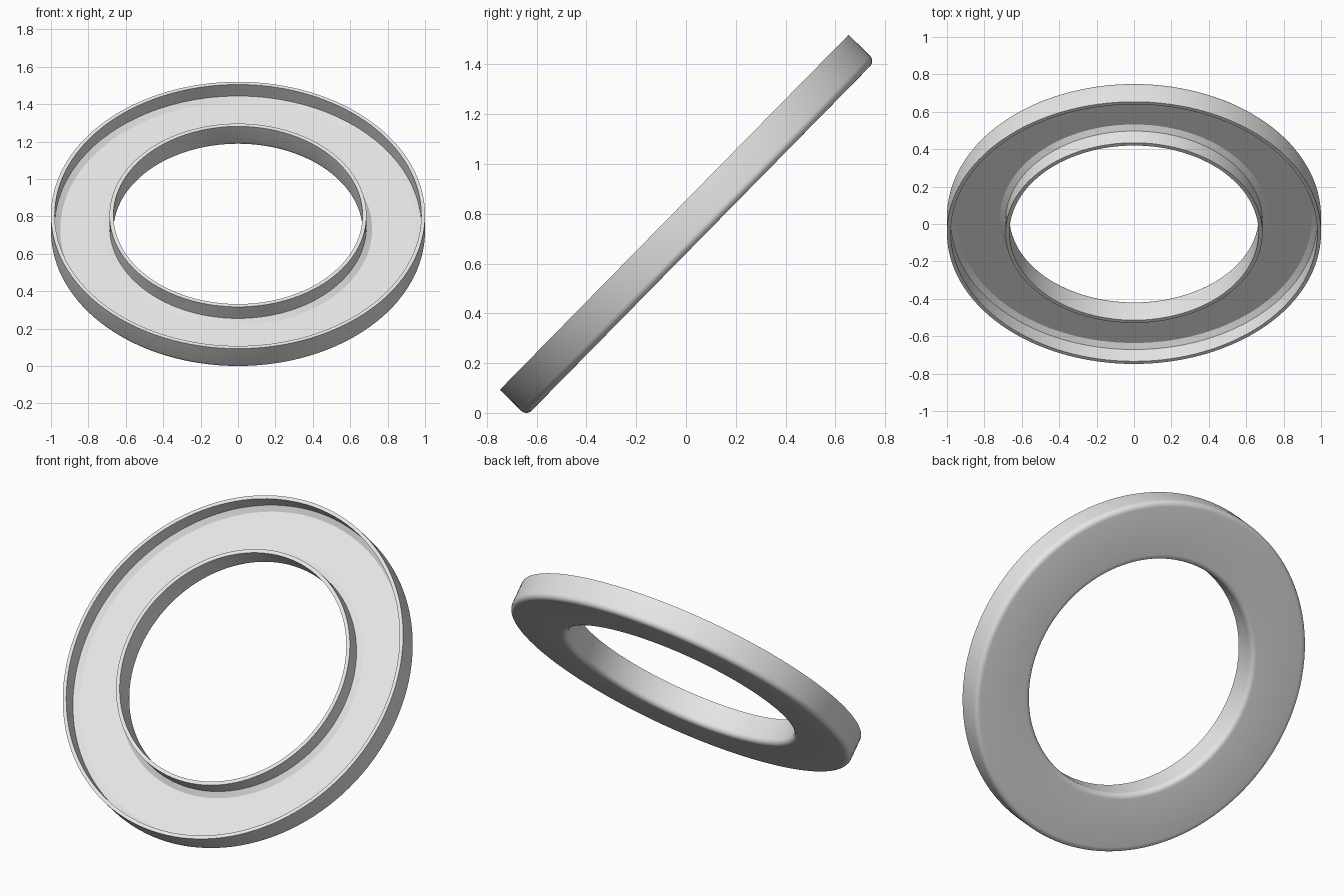
import bpy, math
from mathutils import Matrix

if "Cube" in bpy.data.objects:
    bpy.data.objects.remove(bpy.data.objects["Cube"])

SEGMENTS = 128
TILT = math.radians(45.5)

# Cross-section as (radius, height): channel open on its front side, rounded back edges
T, R_OUT, R_IN, F = 0.15, 1.0, 0.666, 0.03


def arc(cx, cz, start, end, steps=6):
    angles = [math.radians(start + (end - start) * i / steps) for i in range(steps + 1)]
    return [(cx + F * math.cos(a), cz + F * math.sin(a)) for a in angles]


profile = arc(R_IN + F, F, 180, 270) + arc(R_OUT - F, F, 270, 360)
profile += [(R_OUT, T), (0.98, T), (0.98, 0.062), (0.95, 0.042),
            (0.717, 0.042), (0.687, 0.062), (0.687, T), (R_IN, T)]

# Revolve the section into a closed ring
n = len(profile)
verts, faces = [], []
for i in range(SEGMENTS):
    a = 2 * math.pi * i / SEGMENTS
    verts += [(r * math.cos(a), r * math.sin(a), z) for r, z in profile]
    j = (i + 1) % SEGMENTS
    for k in range(n):
        m = (k + 1) % n
        faces.append((i * n + k, j * n + k, j * n + m, i * n + m))
mesh = bpy.data.meshes.new("channel_ring")
mesh.from_pydata(verts, [], faces)

# Tilt the open side up and forward, then centre it on the ground
mesh.transform(Matrix.Rotation(TILT, 4, 'X'))
ys = [v.co.y for v in mesh.vertices]
zs = [v.co.z for v in mesh.vertices]
mesh.transform(Matrix.Translation((0, -(min(ys) + max(ys)) / 2, -min(zs))))

# Plain grey surface
grey = bpy.data.materials.new("light_grey")
grey.diffuse_color = (0.8, 0.8, 0.8, 1)
grey.use_nodes = True
grey.node_tree.nodes["Principled BSDF"].inputs["Base Color"].default_value = grey.diffuse_color
mesh.materials.append(grey)

ring = bpy.data.objects.new("channel_ring", mesh)
bpy.context.collection.objects.link(ring)
bpy.context.view_layer.objects.active = ring
ring.select_set(True)
bpy.ops.object.shade_smooth_by_angle(angle=math.radians(30))
